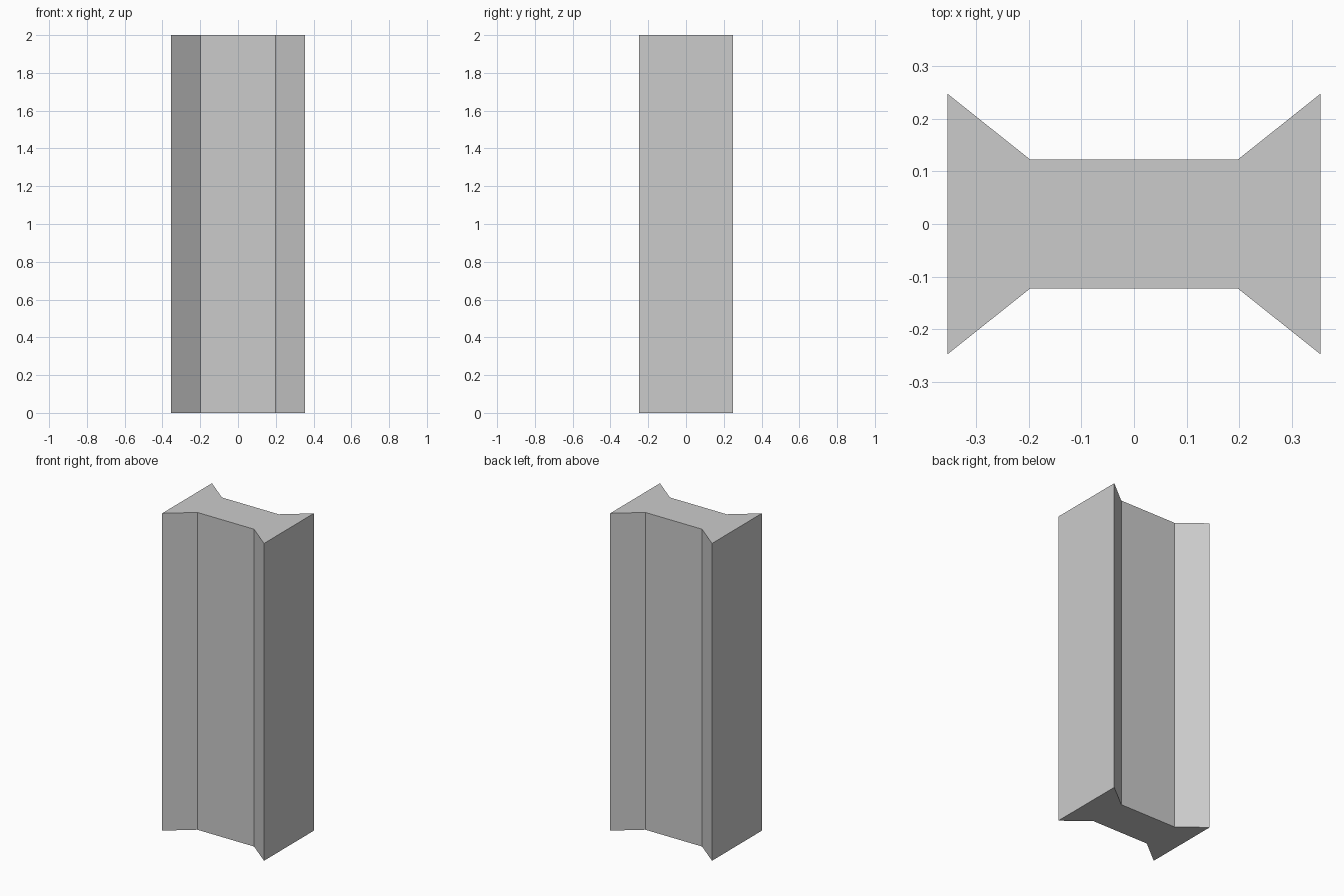
import bpy
import bmesh

if "Cube" in bpy.data.objects:
    bpy.data.objects.remove(bpy.data.objects["Cube"])

HEIGHT = 2.0

# Quarter of the cross-section: flared end corner, then waist corner
quarter = [(0.355, 0.248), (0.198, 0.123)]

# Mirror the quarter into the full double-flared outline
top = quarter + [(-x, y) for x, y in reversed(quarter)]
outline = top + [(x, -y) for x, y in reversed(top)]

# Extrude the outline into the column
bm = bmesh.new()
base = bm.faces.new([bm.verts.new((x, y, 0)) for x, y in outline])
ext = bmesh.ops.extrude_face_region(bm, geom=[base], use_keep_orig=True)
verts = [v for v in ext["geom"] if isinstance(v, bmesh.types.BMVert)]
bmesh.ops.translate(bm, verts=verts, vec=(0, 0, HEIGHT))
bmesh.ops.recalc_face_normals(bm, faces=bm.faces)

mesh = bpy.data.meshes.new("flared_column")
bm.to_mesh(mesh)
bm.free()
column = bpy.data.objects.new("flared_column", mesh)
bpy.context.collection.objects.link(column)
